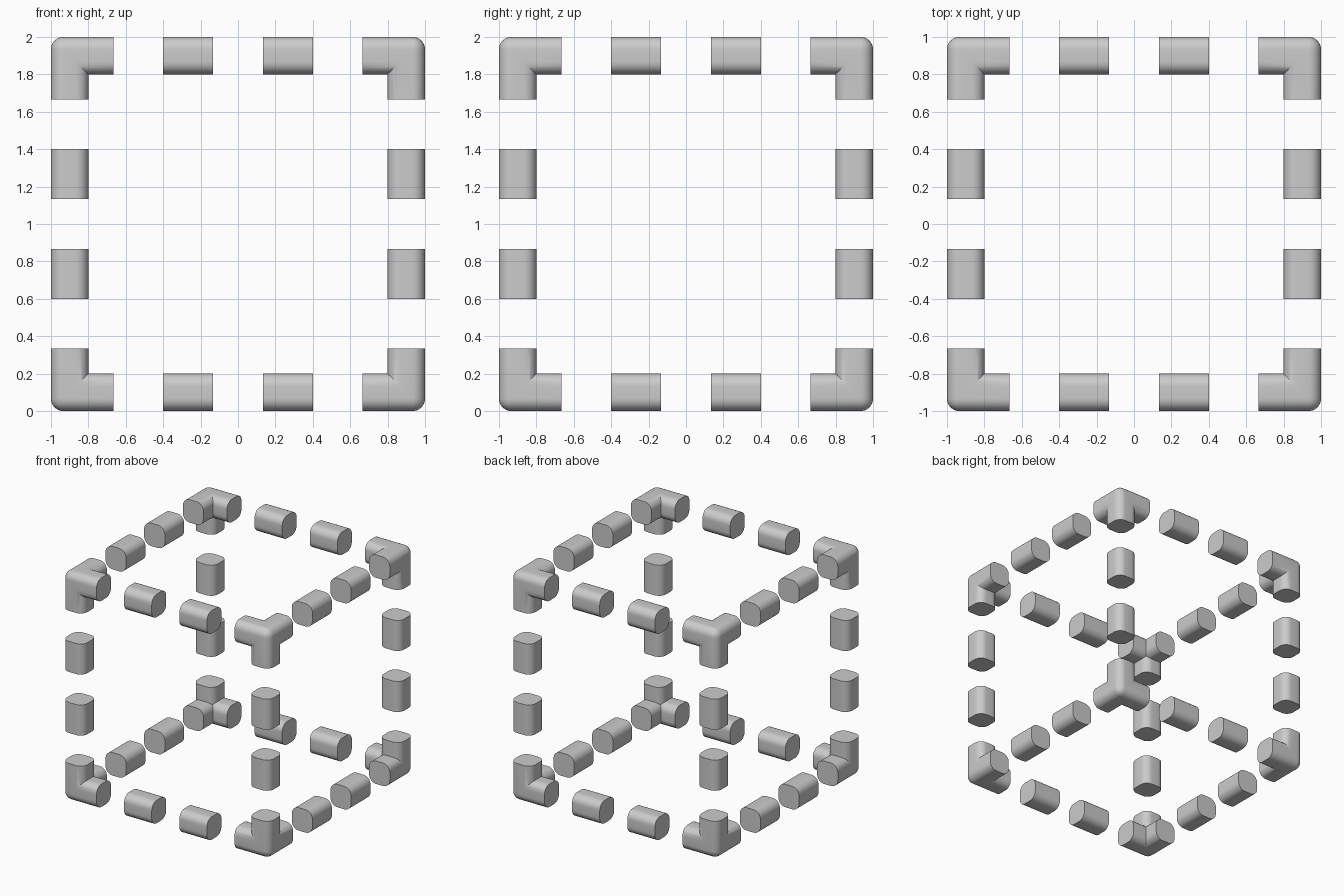
import bpy, bmesh
from mathutils import Vector

if "Cube" in bpy.data.objects:
    bpy.data.objects.remove(bpy.data.objects["Cube"])

T, R = 0.2, 0.067        # bar thickness, edge rounding
ARM, DASH = 1 / 3, 4 / 15  # corner arm length, dash length


def box(bm, size, centre):
    verts = bmesh.ops.create_cube(bm, size=1)["verts"]
    for v in verts:
        v.co = Vector(a * b for a, b in zip(v.co, size)) + Vector(centre)


def round_edges(bm, edges):
    bmesh.ops.bevel(bm, geom=edges, offset=R, offset_type='OFFSET',
                    segments=8, profile=0.5, affect='EDGES', clamp_overlap=False)


def cut(bm, point, normal):
    geom = bm.verts[:] + bm.edges[:] + bm.faces[:]
    res = bmesh.ops.bisect_plane(bm, geom=geom, dist=1e-5, plane_co=point,
                                 plane_no=normal, clear_outer=True)
    return [e for e in res["geom_cut"] if isinstance(e, bmesh.types.BMEdge)]


def three_axes(bm):
    """Repeat the x-axis piece along y and z by cycling the axes."""
    source = bm.verts[:] + bm.edges[:] + bm.faces[:]
    for k in (1, 2):
        dup = bmesh.ops.duplicate(bm, geom=source)["geom"]
        for v in dup:
            if isinstance(v, bmesh.types.BMVert):
                c = v.co.copy()
                v.co = Vector(c[(i - k) % 3] for i in range(3))


def finish(bm, name):
    """Make the object and mirror it to all eight octants."""
    bmesh.ops.remove_doubles(bm, verts=bm.verts[:], dist=1e-4)
    bmesh.ops.recalc_face_normals(bm, faces=bm.faces[:])
    mesh = bpy.data.meshes.new(name)
    bm.to_mesh(mesh)
    bm.free()
    ob = bpy.data.objects.new(name, mesh)
    bpy.context.collection.objects.link(ob)
    ob.location.z = 1
    mirror = ob.modifiers.new("Mirror", 'MIRROR')
    mirror.use_axis = (True, True, True)
    bpy.ops.object.select_all(action='DESELECT')
    ob.select_set(True)
    bpy.context.view_layer.objects.active = ob
    bpy.ops.object.shade_smooth_by_angle()


# Corner brackets: one rounded arm, mitred against its two neighbours
bm = bmesh.new()
box(bm, (0.8, T, T), (0.4, T / 2, T / 2))
round_edges(bm, bm.edges[:])
end = cut(bm, (ARM, 0, 0), (1, 0, 0))
bmesh.ops.contextual_create(bm, geom=end)
cut(bm, (0, 0, 0), (-1, 1, 0))
cut(bm, (0, 0, 0), (-1, 0, 1))
three_axes(bm)
bmesh.ops.translate(bm, verts=bm.verts[:], vec=(-1, -1, -1))
finish(bm, "corner_brackets")

# Edge dashes: two short rounded bars on every edge
bm = bmesh.new()
side = -1 + T / 2
box(bm, (DASH, T, T), (-DASH, side, side))
round_edges(bm, [e for e in bm.edges
                 if abs(e.verts[0].co.x - e.verts[1].co.x) > 0.1])
three_axes(bm)
finish(bm, "edge_dashes")
